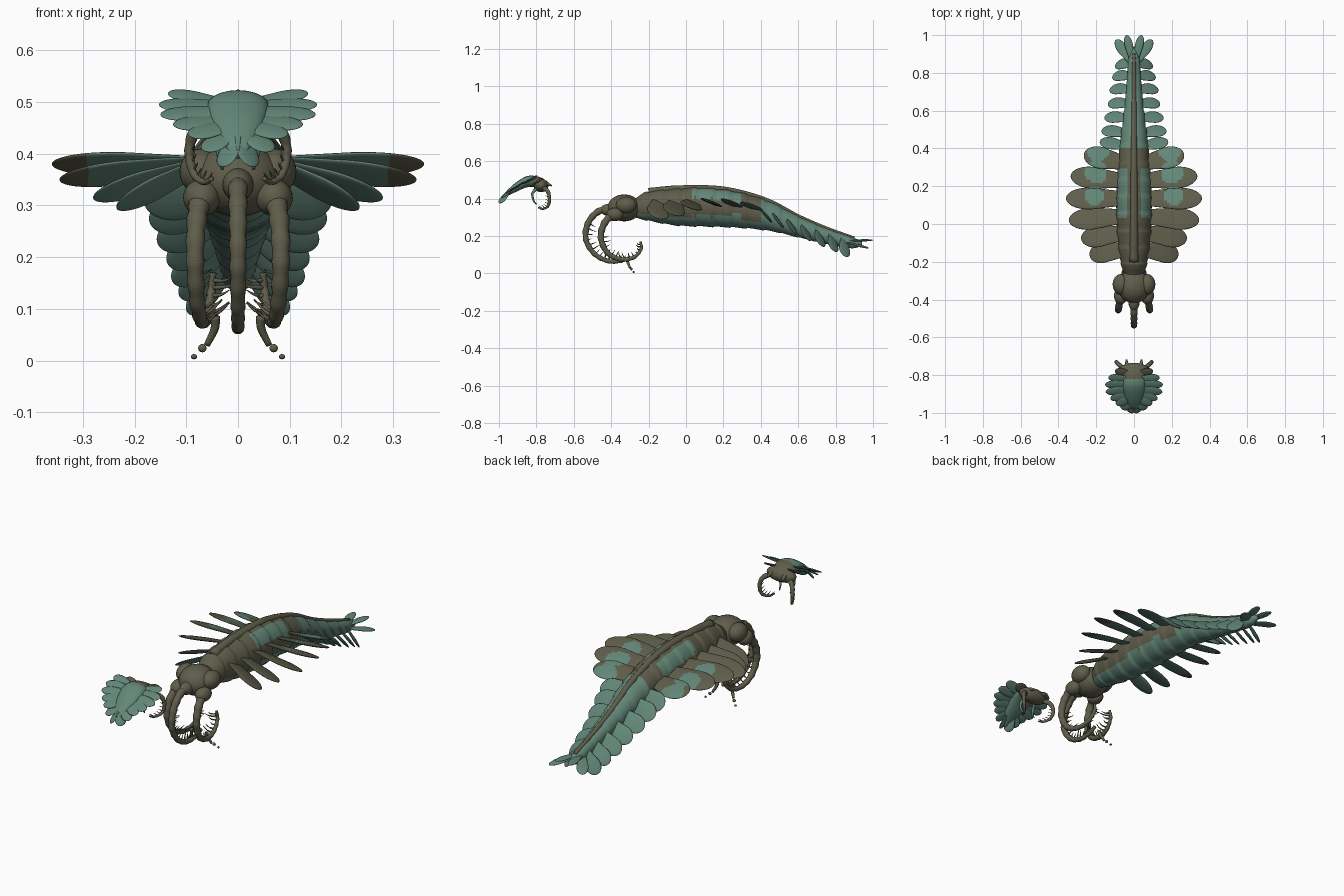
import bpy, bmesh, math
from mathutils import Vector as V

if "Cube" in bpy.data.objects:
    bpy.data.objects.remove(bpy.data.objects["Cube"])


def material(name, rgb):
    m = bpy.data.materials.new(name)
    m.use_nodes = True
    m.diffuse_color = (*rgb, 1)
    m.node_tree.nodes["Principled BSDF"].inputs["Base Color"].default_value = (*rgb, 1)
    return m


MATS = [material("olive shell", (0.115, 0.11, 0.07)), material("teal skin", (0.125, 0.24, 0.19))]
OLIVE, TEAL = 0, 1


def spline(pts, n):
    """Catmull-Rom samples through the points."""
    p = [V(q) for q in pts]
    p = [2 * p[0] - p[1]] + p + [2 * p[-1] - p[-2]]
    out, spans = [], len(p) - 3
    for k in range(n + 1):
        f = k / n * spans
        i = min(int(f), spans - 1)
        t = f - i
        a, b, c, d = p[i:i + 4]
        out.append(0.5 * (2 * b + (c - a) * t + (2 * a - 5 * b + 4 * c - d) * t * t
                          + (3 * b - a - 3 * c + d) * t ** 3))
    return out


def loft(name, rings, paint, sides=16):
    """Skin over elliptical rings (centre, half axis, half axis)."""
    bm = bmesh.new()
    loops = []
    for c, a, b in rings:
        angs = [2 * math.pi * j / sides for j in range(sides)]
        loops.append([bm.verts.new(c + a * math.cos(t) + b * math.sin(t)) for t in angs])
    for p, q in zip(loops, loops[1:]):
        for j in range(sides):
            k = (j + 1) % sides
            bm.faces.new((p[j], p[k], q[k], q[j]))
    bm.faces.new(loops[0])
    bm.faces.new(loops[-1])
    bmesh.ops.recalc_face_normals(bm, faces=bm.faces)
    for f in bm.faces:
        f.smooth = True
        f.normal_update()
        f.material_index = paint(f.calc_center_median(), f.normal) if callable(paint) else paint
    me = bpy.data.meshes.new(name)
    bm.to_mesh(me)
    bm.free()
    for m in MATS:
        me.materials.append(m)
    ob = bpy.data.objects.new(name, me)
    bpy.context.collection.objects.link(ob)
    return ob


def tube(name, pts, r0, r1, paint=OLIVE, n=24, sides=12, bumps=0):
    path = spline(pts, n)
    rings = []
    for i, c in enumerate(path):
        t = (path[min(i + 1, n)] - path[max(i - 1, 0)]).normalized()
        ref = V((1, 0, 0)) if abs(t.x) < 0.8 else V((0, 1, 0))
        a = (ref - t * ref.dot(t)).normalized()
        u = i / n
        r = (r0 + (r1 - r0) * u) * (1 + 0.08 * math.cos(u * bumps * 2 * math.pi) * (bumps > 0))
        rings.append((c, a * r, t.cross(a) * r))
    return loft(name, rings, paint, sides)


def ball(name, c, r, paint=OLIVE):
    rings = []
    for k in range(17):
        t = math.pi * (0.01 + 0.98 * k / 16)
        rings.append((V(c) - V((0, r[1] * math.cos(t), 0)),
                      V((r[0] * math.sin(t), 0, 0)), V((0, 0, r[2] * math.sin(t)))))
    return loft(name, rings, paint, 24)


def flap(name, root, tip, chord, width, thick, paint, n=20, neck=0.6, sides=20):
    """Thin paddle, narrow at the root and round at the tip."""
    root, tip = V(root), V(tip)
    d = (tip - root).normalized()
    ch = V(chord)
    ch = (ch - d * ch.dot(d)).normalized()
    up = d.cross(ch)
    rings = []
    for k in range(n + 1):
        u = math.sin(0.495 * math.pi * k / n)
        w = math.sqrt(1 - max(0, (u - 0.6) / 0.4) ** 2) * (neck + (1 - neck) * min(1, u / 0.55))
        rings.append((root.lerp(tip, u), ch * width * w, up * thick * w))
    return loft(name, rings, paint, sides)


def side_name(s):
    return "left" if s > 0 else "right"


# Trunk: x = half width, y = along, z = centre height; segment steps come from a sawtooth
TRUNK = [(.05, -.27, .35), (.075, -.2, .36), (.095, -.05, .355), (.1, .1, .355), (.092, .28, .34),
         (.075, .45, .305), (.055, .6, .25), (.04, .75, .2), (.03, .88, .165), (.012, .94, .16)]
trunk = spline(TRUNK, 130)
trunk_rings = []
for q in trunk:
    saw = 1 + 0.07 * ((q.y + 0.3) / 0.09 % 1) - 0.03
    trunk_rings.append((V((0, q.y, q.z)), V((q.x * saw * .95, 0, 0)), V((0, 0, q.x * saw * 1.04))))


def trunk_paint(c, n):
    spot = 0.03 < c.y < 0.3 and 0.03 < abs(c.x) < 0.085
    return TEAL if n.z < -0.45 or c.y > 0.4 or spot else OLIVE


loft("trunk", trunk_rings, trunk_paint, 32)


def at(y):
    return min(trunk, key=lambda q: abs(q.y - y))


# Raised ridge along the back
tube("back_ridge", [(0, y, at(y).z + at(y).x * 0.98) for y in (-.2, -.05, .15, .3, .45, .6, .75, .9)],
     .024, .009, OLIVE, 50)

# Head with side bulges
ball("head", (0, -.33, .35), (.085, .09, .072))
for s in (-1, 1):
    ball(side_name(s) + "_eye_bulge", (s * .07, -.32, .365), (.043, .055, .045))
    ball(side_name(s) + "_claw_socket", (s * .07, -.38, .315), (.036, .045, .036))
ball("front_claw_socket", (0, -.41, .34), (.03, .05, .032))


# Swimming flaps with pale spots
def flap_paint(c, n):
    x = abs(c.x)
    if n.z < 0.2:
        return TEAL if x < 0.29 else OLIVE
    spots = ((.19, .39, .06), (.2, .275, .06), (.21, .15, .05))
    return TEAL if any(math.hypot(x - a, c.y - b) < r for a, b, r in spots) else OLIVE


FLAPS = [(-.14, .235, -.155, .295), (-.05, .28, -.075, .315), (.04, .345, .02, .35),
         (.135, .36, .135, .38), (.23, .335, .255, .38), (.325, .265, .37, .36)]
TAIL = [(.41, .18, .44, .3), (.48, .17, .5, .265), (.56, .155, .57, .225), (.635, .135, .645, .185),
        (.71, .125, .72, .15), (.78, .11, .79, .12), (.845, .095, .85, .09)]
for s in (-1, 1):
    for i, (y, tx, ty, tz) in enumerate(FLAPS):
        q = at(y)
        flap(f"{side_name(s)}_flap_{i + 1}", (s * .06, y, q.z + .025), (s * tx, ty, tz),
             (0, .93, -.36), .062, .009, flap_paint, 28, .65, 24)
    # Short tail paddles
    for i, (y, tx, ty, tz) in enumerate(TAIL):
        q = at(y)
        flap(f"{side_name(s)}_tail_paddle_{i + 1}", (s * q.x * .5, y, q.z + .01), (s * tx, ty, tz),
             (0, .62, -.75), .05 - .002 * i, .007, TEAL)
    # Tail fan
    flap(side_name(s) + "_upper_fan", (s * .01, .87, .175), (s * .04, 1, .178),
         (1, 0, 0), .022, .006, TEAL)
    flap(side_name(s) + "_lower_fan", (s * .015, .86, .165), (s * .095, .975, .135),
         (s * .8, -.5, 0), .028, .006, TEAL)


# Curled grasping claws with spines pointing into the curl
def claw(name, path, r0, r1, hub, inward, count):
    tube(name, path, r0, r1, OLIVE, 60, 14, 14)
    pts = spline(path, count + 6)[5:-1]
    for i, p in enumerate(pts):
        d = (V(hub) - p).normalized() + V((inward * (0.3 + 1.6 * i / count), 0, 0))
        size = 0.045 + 0.015 * math.sin(i * 1.7)
        end = p + d.normalized() * size
        tube(f"{name}_spine_{i + 1}", [p, p.lerp(end, .55) + V((0, -.004, -.004)), end],
             .0055, .001, OLIVE, 5, 6)


claw("front_claw", [(0, -.39, .345), (0, -.47, .33), (0, -.525, .265), (0, -.535, .18),
                    (0, -.49, .105), (0, -.42, .067), (0, -.35, .066), (0, -.3, .085)],
     .02, .009, (0, -.4, .19), 0, 13)
for s in (-1, 1):
    nm = side_name(s)
    claw(nm + "_claw", [(s * .07, -.38, .325), (s * .08, -.435, .27), (s * .083, -.455, .19),
                        (s * .078, -.42, .11), (s * .07, -.35, .075), (s * .06, -.28, .085),
                        (s * .052, -.24, .13), (s * .048, -.243, .17)],
         .021, .006, (s * .06, -.34, .18), -s, 13)
    # Dangling beaded feeler
    tube(nm + "_feeler", [(s * .045, -.32, .085), (s * .045, -.312, .062), (s * .06, -.3, .03)],
         .01, .006, OLIVE, 10, 10)
    ball(nm + "_feeler_bead", (s * .069, -.292, .024), (.008, .007, .008))
    ball(nm + "_feeler_tip", (s * .085, -.28, .0075), (.006, .006, .005))

# Small swimmer ahead, turned towards the big one
prey = spline([(.035, -.74, .475), (.055, -.79, .49), (.06, -.85, .49), (.05, -.91, .46),
               (.03, -.96, .425), (.01, -.99, .395)], 40)
loft("small_trunk", [(V((0, q.y, q.z)), V((q.x, 0, 0)), V((0, 0, q.x * .5))) for q in prey],
     lambda c, n: OLIVE if c.y > -.82 else TEAL, 20)
ball("small_head", (0, -.775, .47), (.08, .04, .036))
tube("small_back_spike", [(0, -.84, .5), (0, -.83, .512), (0, -.82, .523)], .009, .002, TEAL, 5, 8)
SMALL = [(.8, .1, .775, .5), (.83, .135, .81, .518), (.85, .153, .85, .495), (.875, .15, .89, .475),
         (.9, .125, .925, .455), (.92, .095, .955, .435), (.94, .065, .98, .405), (.95, .025, .998, .375)]
for s in (-1, 1):
    nm = side_name(s)
    for i, (y, tx, ty, tz) in enumerate(SMALL):
        q = min(prey, key=lambda p: abs(p.y + y))
        flap(f"small_{nm}_flap_{i + 1}", (s * q.x * .3, -y, q.z), (s * tx, -ty, tz),
             (.3 * s, .8, .5), .026, .005, OLIVE if i == 0 else TEAL, 14, .8, 12)
    tube(f"small_{nm}_horn", [(s * .035, -.76, .48), (s * .038, -.74, .478), (s * .04, -.718, .468)],
         .016, .004, OLIVE, 8, 10)
    # Its claws and mouth arms
    tube(f"small_{nm}_claw", [(s * .055, -.765, .46), (s * .085, -.74, .44), (s * .094, -.73, .4),
                              (s * .085, -.738, .36), (s * .065, -.765, .345), (s * .05, -.79, .352)],
         .013, .004, OLIVE, 30, 10, 8)
    for i, p in enumerate(spline([(s * .094, -.73, .4), (s * .085, -.738, .36), (s * .06, -.77, .347)], 5)):
        tube(f"small_{nm}_spine_{i + 1}", [p, p + V((-s * .006, -.008, .008)), p + V((-s * .01, -.02, .016))],
             .003, .001, OLIVE, 4, 6)
    tube(f"small_{nm}_mouth_arm", [(s * .03, -.79, .46), (s * .04, -.82, .43), (s * .035, -.815, .39),
                                   (s * .03, -.8, .37)], .009, .003, TEAL, 14, 8)
